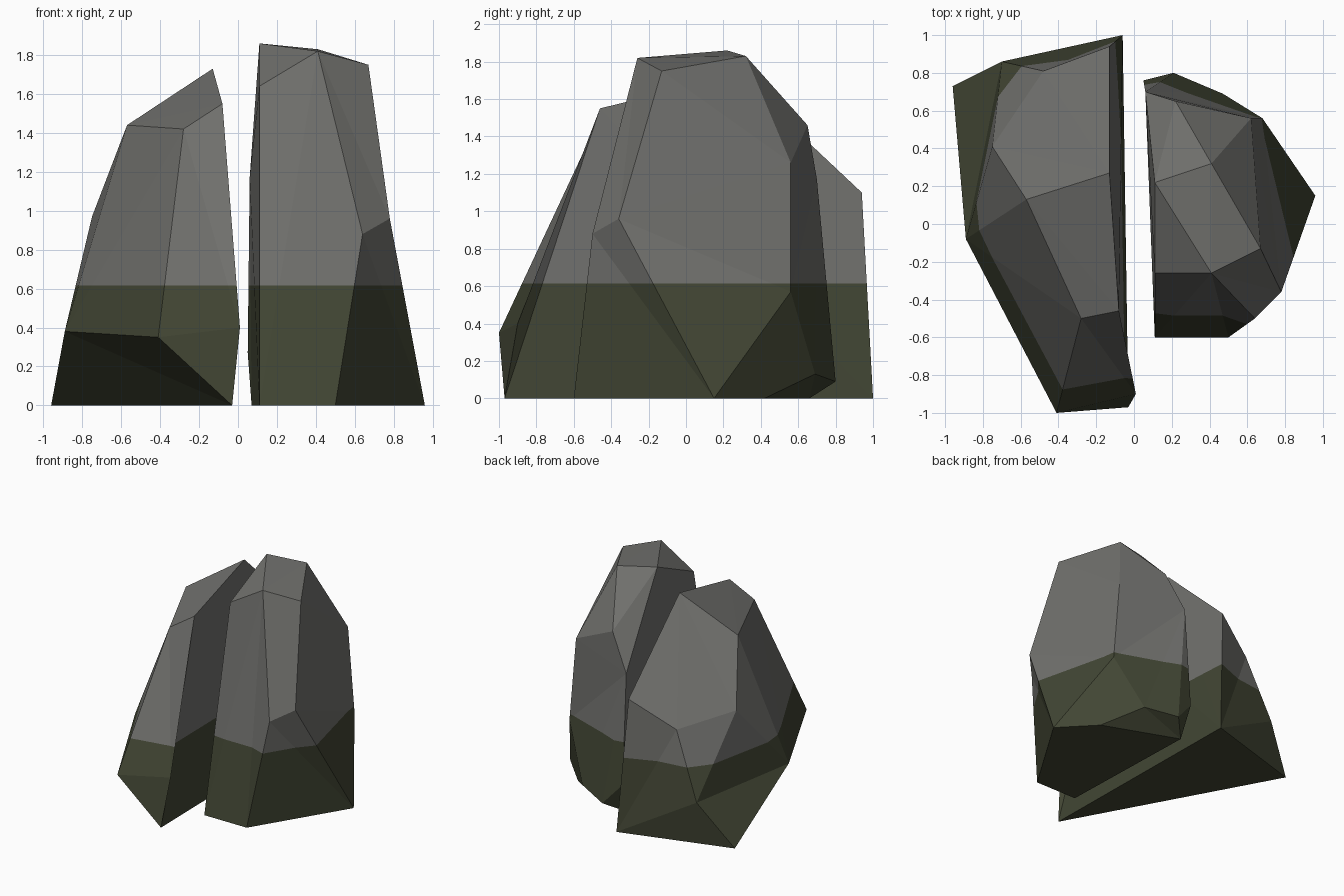
import bpy, bmesh

if "Cube" in bpy.data.objects:
    bpy.data.objects.remove(bpy.data.objects["Cube"])

MOSS_LINE = 0.615


def material(name, rgb):
    m = bpy.data.materials.new(name)
    m.diffuse_color = (*rgb, 1)
    m.use_nodes = True
    m.node_tree.nodes["Principled BSDF"].inputs["Base Color"].default_value = m.diffuse_color
    return m


stone = material("grey stone", (0.163, 0.163, 0.153))
moss = material("dark moss", (0.054, 0.061, 0.034))


def rock(name, corners, facets):
    """Faceted boulder from lettered corners, split at the moss line."""
    bm = bmesh.new()
    vert = {k: bm.verts.new(c) for k, c in corners.items()}
    for letters in facets.split():
        bm.faces.new([vert[k] for k in letters])
    bmesh.ops.triangulate(bm, faces=bm.faces[:])
    bmesh.ops.bisect_plane(bm, geom=bm.verts[:] + bm.edges[:] + bm.faces[:],
                           plane_co=(0, 0, MOSS_LINE), plane_no=(0, 0, 1))
    bmesh.ops.recalc_face_normals(bm, faces=bm.faces[:])
    for f in bm.faces:
        f.material_index = int(f.calc_center_median().z < MOSS_LINE)
        f.smooth = False
    me = bpy.data.meshes.new(name)
    bm.to_mesh(me)
    bm.free()
    me.materials.append(stone)
    me.materials.append(moss)
    ob = bpy.data.objects.new(name, me)
    bpy.context.collection.objects.link(ob)
    return ob


# Left boulder: triangular base, flared waist, slanted top
rock("left_boulder", {
    "A": (-0.96, 0.73, 0), "B": (-0.03, -0.97, 0), "C": (-0.06, 1.0, 0),
    "c": (-0.41, -1.0, 0.35), "d": (-0.89, -0.08, 0.38), "e": (0.01, -0.90, 0.40),
    "f": (-0.70, 0.86, 0.36), "g": (-0.75, 0.41, 0.97), "h": (-0.48, 0.81, 0.89),
    "i": (-0.13, 0.94, 1.10), "j": (-0.28, -0.50, 1.42), "k": (-0.08, -0.46, 1.55),
    "l": (-0.57, 0.13, 1.44), "p": (-0.13, 0.27, 1.73),
}, "ABC cBAd gfAd fAC fCih gfh plghi lgdcj jkeBc pljk pkeBCi")

# Right boulder: taller, steep front, tapered back
rock("right_boulder", {
    "A": (0.11, -0.60, 0), "B": (0.50, -0.60, 0), "C": (0.96, 0.15, 0),
    "D": (0.70, 0.42, 0), "E": (0.07, 0.66, 0),
    "m": (0.47, 0.69, 0.13), "n": (0.21, 0.80, 0.09), "o": (0.05, 0.76, 0.27),
    "q": (0.68, 0.56, 0.57), "r": (0.64, -0.50, 0.88), "s": (0.78, -0.36, 0.96),
    "t": (0.06, 0.70, 1.17), "u": (0.62, 0.56, 1.26), "v": (0.22, 0.65, 1.46),
    "w": (0.11, -0.26, 1.64), "x": (0.67, -0.13, 1.75), "y": (0.41, -0.26, 1.82),
    "z": (0.41, 0.32, 1.83), "k": (0.11, 0.22, 1.86),
}, "ABCDE ABryw BCsr rsxy sCq squx xuz CDmq DEnm Eon "
   "qut qtonm utv zuv zvtk wyk yxzk AwktoE")
